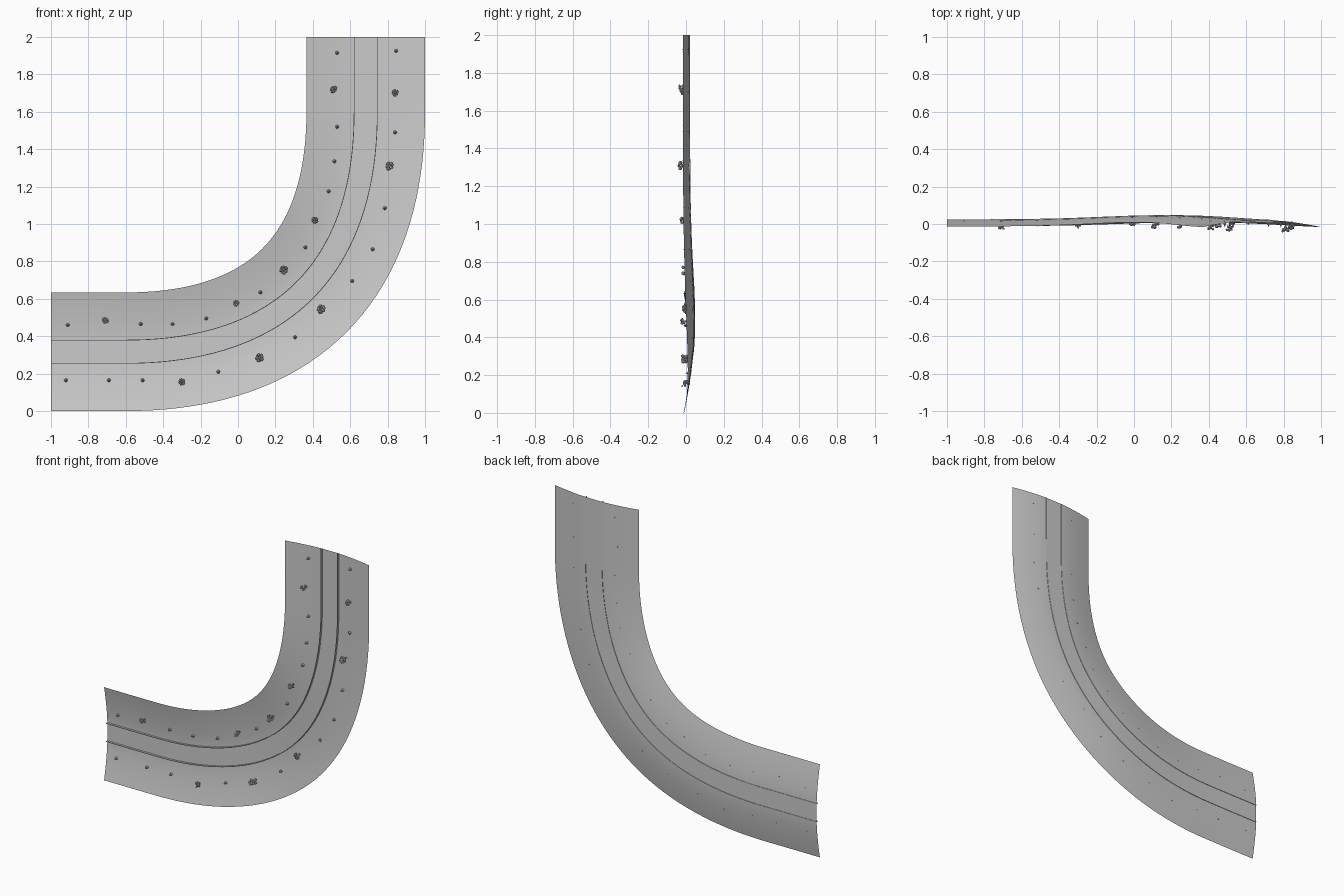
import bpy, bmesh, math, random
from mathutils import Vector, Matrix

if "Cube" in bpy.data.objects:
    bpy.data.objects.remove(bpy.data.objects["Cube"])

random.seed(4)
HALF, ROAD, C = 0.317, 0.062, 0.317


# centre line: straight, bend, straight (x, z) with tangents
def centre_line():
    a, d = Vector((-0.6, C)), Vector((1 - C, 1.6))
    size = d.x - a.x
    b, c = a + Vector((0.652 * size, 0)), d - Vector((0, 0.652 * size))
    pts = [(Vector((-1 + 0.4 * i / 6, C)), Vector((1, 0))) for i in range(6)]
    for i in range(41):
        t = i / 40
        k = 1 - t
        p = a * k**3 + b * 3 * k * k * t + c * 3 * k * t * t + d * t**3
        v = (b - a) * k * k + (c - b) * 2 * k * t + (d - c) * t * t
        pts.append((p, v.normalized()))
    pts += [(Vector((1 - C, 1.6 + 0.4 * i / 6)), Vector((0, 1))) for i in range(1, 7)]
    lengths = [0]
    for (p, _), (q, _) in zip(pts, pts[1:]):
        lengths.append(lengths[-1] + (q - p).length)
    return [(p, v, l / lengths[-1]) for (p, v), l in zip(pts, lengths)]


PATH = centre_line()


# dished cross-section with the bend pushed back
def ground_y(u, s):
    w = max(0, abs(u) - ROAD) / (HALF - ROAD)
    return 0.022 - 0.035 * w**1.5 + 0.024 * math.exp(-((s - 0.42) / 0.18) ** 2) - 0.004 * s


def finish(bm, name):
    bmesh.ops.recalc_face_normals(bm, faces=bm.faces)
    me = bpy.data.meshes.new(name)
    bm.to_mesh(me)
    bm.free()
    ob = bpy.data.objects.new(name, me)
    bpy.context.collection.objects.link(ob)
    bpy.ops.object.select_all(action='DESELECT')
    ob.select_set(True)
    bpy.context.view_layer.objects.active = ob
    bpy.ops.object.shade_smooth_by_angle(angle=math.radians(35))
    return ob


# sweep a profile of (offset across, height) pairs along the centre line
def sweep(name, profile, closed=False):
    bm = bmesh.new()
    rows = []
    for p, v, s in PATH:
        rows.append([bm.verts.new((p.x - v.y * u, ground_y(u, s) - h, p.y + v.x * u))
                     for u, h in profile])
    n = len(profile)
    for r, q in zip(rows, rows[1:]):
        for i in range(n if closed else n - 1):
            j = (i + 1) % n
            bm.faces.new((r[i], r[j], q[j], q[i]))
    if closed:
        bm.faces.new(rows[0])
        bm.faces.new(rows[-1])
    return finish(bm, name)


# road, verges and kerbs
sweep("road", [(-ROAD, 0), (0, 0), (ROAD, 0)])
for side, label in ((1, "inner"), (-1, "outer")):
    sweep(label + "_verge", [(side * (ROAD + (HALF - ROAD) * i / 10), 0) for i in range(11)])
    a, b = side * (ROAD - 0.002), side * (ROAD + 0.002)
    sweep(label + "_kerb", [(a, -0.003), (b, -0.003), (b, 0.014), (a, 0.014)], True)


# base point of a plant on the ground
def plant_base(x, z):
    q = Vector((x, z))
    p, v, s = min(PATH, key=lambda e: (e[0] - q).length)
    u = (q - p).dot(Vector((-v.y, v.x)))
    return Vector((x, ground_y(u, s), z))


UP = Matrix.Rotation(math.pi / 2, 4, 'X')  # cone axis +z to -y


def cone(bm, base, r1, r2, h, seg):
    m = Matrix.Translation(base + Vector((0, -h / 2, 0))) @ UP
    bmesh.ops.create_cone(bm, cap_ends=True, segments=seg, radius1=r1, radius2=r2, depth=h, matrix=m)


# leafy trees: trunk with a clump of foliage
trees = [(.51, 1.72), (.84, 1.70), (.81, 1.31), (.41, 1.02), (.245, .755),
         (-.01, .575), (-.71, .485), (.445, .545), (.115, .285), (-.30, .155)]
for n, (x, z) in enumerate(trees):
    base = plant_base(x, z)
    k = random.uniform(0.75, 1.05)
    bm = bmesh.new()
    cone(bm, base + Vector((0, 0.003, 0)), 0.004, 0.003, 0.035 * k, 6)
    for i in range(9):
        a = i * 2.4
        r = 0.016 * k * (i > 0)
        off = Vector((r * math.cos(a), -0.04 * k + random.uniform(-.012, .012), r * math.sin(a)))
        bmesh.ops.create_icosphere(bm, subdivisions=1, radius=random.uniform(.007, .011) * k,
                                   matrix=Matrix.Translation(base + off))
    finish(bm, f"leafy_tree_{n + 1}")

# small pointed shrubs
shrubs = [(.53, 1.915), (.845, 1.925), (.53, 1.52), (.84, 1.49), (.515, 1.335), (.485, 1.175),
          (.785, 1.085), (.36, .875), (.72, .865), (.12, .635), (.61, .695), (-.17, .495),
          (.305, .395), (-.35, .465), (-.52, .465), (-.105, .21), (-.51, .165),
          (-.91, .46), (-.92, .165), (-.69, .165)]
for n, (x, z) in enumerate(shrubs):
    base = plant_base(x, z)
    bm = bmesh.new()
    cone(bm, base + Vector((0, 0.003, 0)), 0.003, 0.003, 0.012, 5)
    cone(bm, base + Vector((0, -0.007, 0)), 0.010, 0, 0.024, 7)
    finish(bm, f"shrub_{n + 1}")
